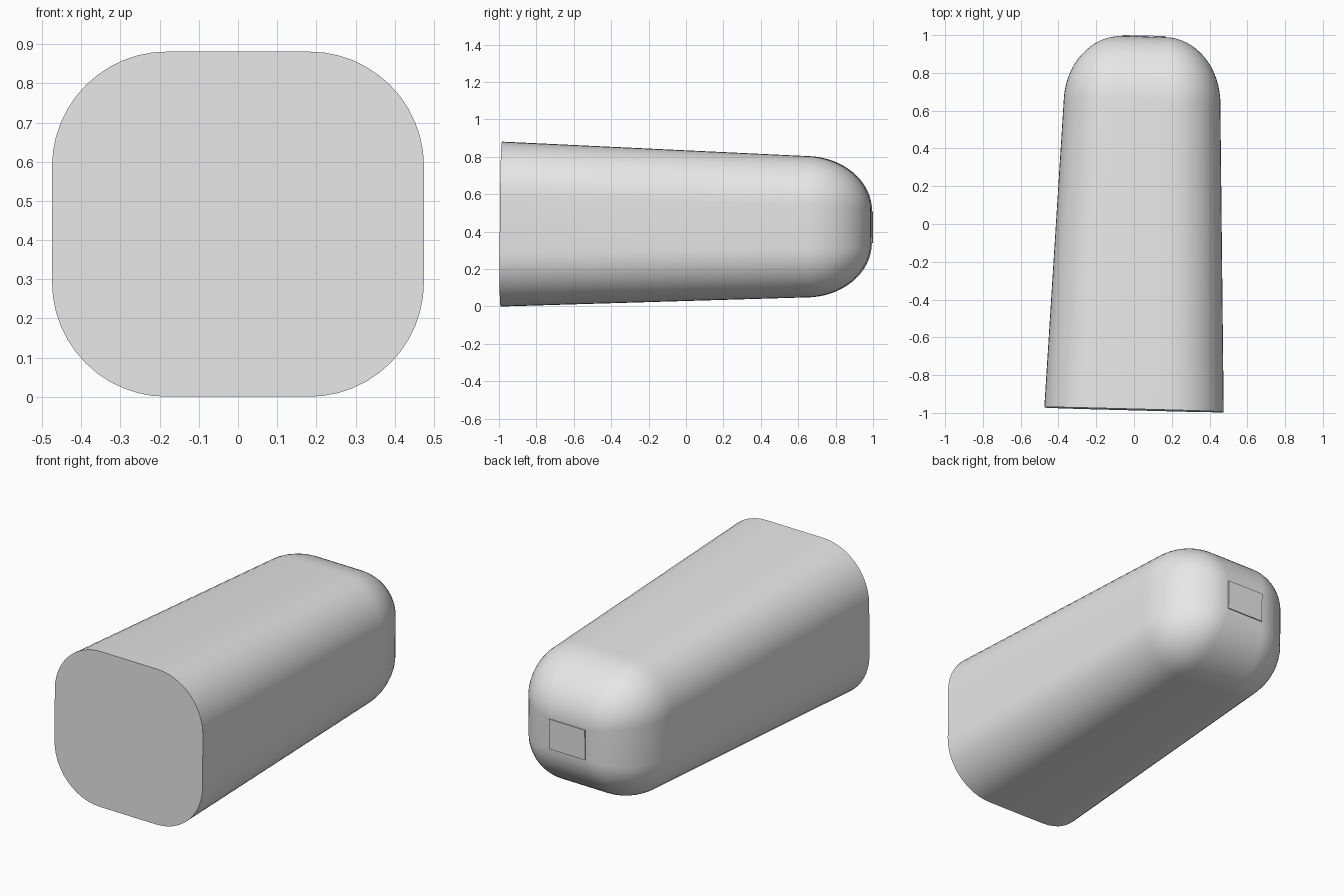
import bpy
import bmesh
from math import sin, cos, pi, radians
from mathutils import Matrix

cube = bpy.data.objects.get("Cube")
if cube:
    bpy.data.objects.remove(cube, do_unlink=True)

grey = bpy.data.materials.new("light_grey")
grey.use_nodes = True
grey.diffuse_color = (0.8, 0.8, 0.8, 1)
grey.node_tree.nodes["Principled BSDF"].inputs["Base Color"].default_value = (0.8, 0.8, 0.8, 1)

ARC_STEPS = 12
DOME_STEPS = 16


def rounded_ring(bm, y, half_w, half_h, radius):
    """Rounded rectangle of vertices at depth y."""
    ring = []
    corners = [(1, 1), (-1, 1), (-1, -1), (1, -1)]
    for i, (sx, sz) in enumerate(corners):
        for k in range(ARC_STEPS + 1):
            a = (i + k / ARC_STEPS) * pi / 2
            ring.append(bm.verts.new((sx * (half_w - radius) + radius * cos(a), y,
                                      sz * (half_h - radius) + radius * sin(a))))
    return ring


bm = bmesh.new()

# Tapered body
rings = [rounded_ring(bm, 0, 0.475, 0.4405, 0.293)]

# Rounded back end, shrinking to a small rectangle
body_end, dome_end, tip_end = 1.62, 1.975, 1.981
tip_w, tip_h = 0.115, 0.085
for i in range(DOME_STEPS + 1):
    t = i / DOME_STEPS * pi / 2
    c = max(cos(t), 0)
    rings.append(rounded_ring(bm, body_end + (dome_end - body_end) * sin(t),
                              tip_w + 0.3 * c, tip_h + 0.293 * c, 0.262 * c))

# Thin raised pad on the tip
rings.append(rounded_ring(bm, tip_end, tip_w, tip_h, 0))

for a, b in zip(rings, rings[1:]):
    n = len(a)
    for i in range(n):
        j = (i + 1) % n
        bm.faces.new((a[i], a[j], b[j], b[i]))
bm.faces.new(rings[0])
bm.faces.new(rings[-1])
bmesh.ops.remove_doubles(bm, verts=bm.verts, dist=0.0005)
bmesh.ops.recalc_face_normals(bm, faces=bm.faces)

# Slight turn and tilt of the whole body
placement = (Matrix.Translation((0, -0.983, 0.4405))
             @ Matrix.Rotation(radians(-1.5), 4, 'Z')
             @ Matrix.Rotation(radians(-0.5), 4, 'X'))
bm.transform(placement)

mesh = bpy.data.meshes.new("tapered_body")
bm.to_mesh(mesh)
bm.free()
mesh.materials.append(grey)
body = bpy.data.objects.new("tapered_body", mesh)
bpy.context.collection.objects.link(body)

bpy.ops.object.select_all(action='DESELECT')
body.select_set(True)
bpy.context.view_layer.objects.active = body
bpy.ops.object.shade_smooth_by_angle(angle=radians(30))
